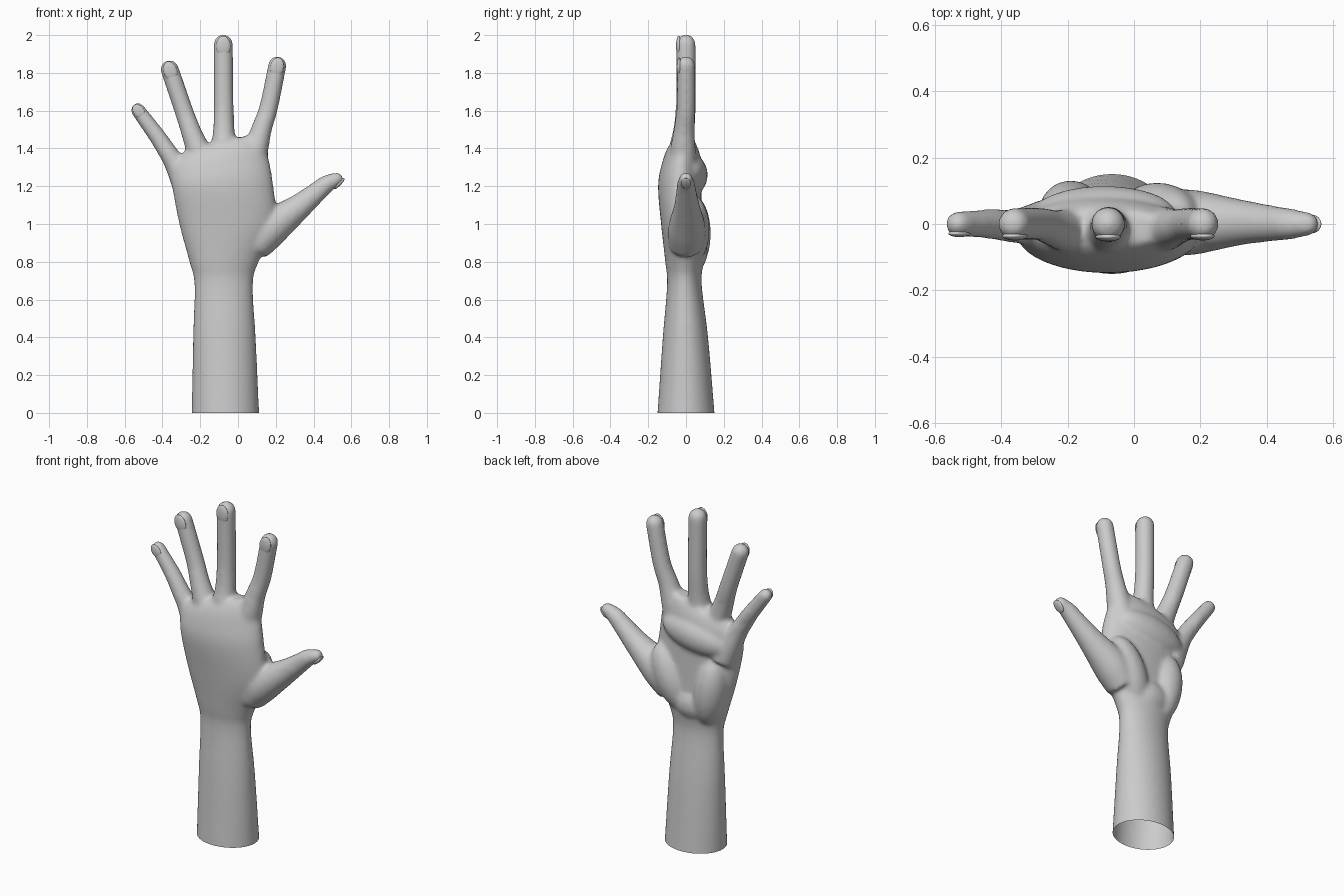
import bpy, bmesh, math
from mathutils import Vector, Matrix

if "Cube" in bpy.data.objects:
    bpy.data.objects.remove(bpy.data.objects["Cube"])

skin = bpy.data.materials.new("plain grey")
skin.diffuse_color = (0.6, 0.6, 0.6, 1)
skin.use_nodes = True
skin.node_tree.nodes["Principled BSDF"].inputs["Base Color"].default_value = skin.diffuse_color

SIDES = 32


def loft(bm, rings):
    """Bridge equal rings of points into a closed solid."""
    vs = [[bm.verts.new(p) for p in ring] for ring in rings]
    n = len(vs[0])
    for a, b in zip(vs, vs[1:]):
        for i in range(n):
            j = (i + 1) % n
            bm.faces.new((a[i], a[j], b[j], b[i]))
    bm.faces.new(vs[0][::-1])
    bm.faces.new(vs[-1])


def smooth_path(rows, steps=5):
    """Catmull-Rom through rows of numbers."""
    out = []
    for i in range(len(rows) - 1):
        a, b = rows[i], rows[i + 1]
        p = rows[max(i - 1, 0)]
        q = rows[min(i + 2, len(rows) - 1)]
        for s in range(steps):
            t = s / steps
            out.append([0.5 * (2 * w1 + (w2 - w0) * t
                        + (2 * w0 - 5 * w1 + 4 * w2 - w3) * t * t
                        + (3 * w1 - w0 - 3 * w2 + w3) * t ** 3)
                        for w0, w1, w2, w3 in zip(p, a, b, q)])
    out.append(list(rows[-1]))
    return out


def tube(bm, pts):
    """Round tapering digit with a hemispherical tip."""
    path = smooth_path(pts)
    pos = [Vector(p[:3]) for p in path]
    rings = []

    def ring(c, d, r):
        u = Vector((0, 1, 0)).cross(d).normalized()
        v = d.cross(u)
        rings.append([c + (u * math.cos(a) + v * math.sin(a)) * r
                      for a in (2 * math.pi * k / SIDES for k in range(SIDES))])

    for i, p in enumerate(path):
        d = (pos[min(i + 1, len(pos) - 1)] - pos[max(i - 1, 0)]).normalized()
        ring(pos[i], d, p[3])
    r = path[-1][3]
    for deg in (15, 30, 45, 60, 73, 85):
        a = math.radians(deg)
        ring(pos[-1] + d * r * math.sin(a), d, r * math.cos(a))
    loft(bm, rings)
    return pos[-1], d, r


def pad(bm, loc, radii, tilt=0):
    """Ellipsoid flesh pad, leaning sideways by tilt degrees."""
    m = (Matrix.Translation(loc) @ Matrix.Rotation(math.radians(tilt), 4, 'Y')
         @ Matrix.Diagonal((*radii, 1)))
    bmesh.ops.create_uvsphere(bm, u_segments=32, v_segments=20, radius=1, matrix=m)


def make(name, bm):
    bmesh.ops.recalc_face_normals(bm, faces=bm.faces)
    me = bpy.data.meshes.new(name)
    bm.to_mesh(me)
    bm.free()
    me.materials.append(skin)
    for p in me.polygons:
        p.use_smooth = True
    ob = bpy.data.objects.new(name, me)
    bpy.context.scene.collection.objects.link(ob)
    return ob


bm = bmesh.new()

# forearm and palm: z, left, right, front, back, tilt of the section
sections = [
    (-0.15, -0.248, 0.119, -0.162, 0.162, 0),
    (0.0, -0.245, 0.112, -0.151, 0.151, 0),
    (0.4, -0.238, 0.094, -0.123, 0.117, 0),
    (0.68, -0.231, 0.079, -0.100, 0.083, 0),
    (0.80, -0.258, 0.110, -0.110, 0.090, 0),
    (1.0, -0.312, 0.200, -0.132, 0.085, 0),
    (1.2, -0.347, 0.186, -0.148, 0.080, 0.05),
    (1.32, -0.355, 0.160, -0.127, 0.082, 0.15),
    (1.39, -0.330, 0.140, -0.100, 0.065, 0.2),
    (1.43, -0.280, 0.100, -0.068, 0.042, 0.25),
]
rings = []
for z, x0, x1, y0, y1, k in smooth_path(sections, 4):
    ring = []
    for i in range(48):
        a = 2 * math.pi * i / 48
        x = (x0 + x1) / 2 + (x1 - x0) / 2 * math.cos(a)
        y = (y0 + y1) / 2 + (y1 - y0) / 2 * math.sin(a)
        ring.append((x, y, z + k * (x + 0.1)))
    rings.append(ring)
loft(bm, rings)

# digits: x, y, z, radius
digits = {
    "index": [(0.04, -.01, 1.2, .07), (0.09, -.015, 1.38, .068), (0.124, -.01, 1.5, .055),
              (0.163, 0, 1.62, .05), (0.208, 0, 1.84, .049)],
    "middle": [(-.075, -.02, 1.2, .075), (-.075, -.02, 1.4, .068), (-.075, -.01, 1.5, .057),
               (-.076, 0, 1.65, .053), (-.078, 0, 1.952, .052)],
    "ring": [(-.14, -.02, 1.15, .07), (-.2, -.02, 1.36, .066), (-.245, -.012, 1.48, .055),
             (-.287, 0, 1.6, .05), (-.362, 0, 1.82, .049)],
    "little": [(-.25, 0, 1.15, .08), (-.335, -.005, 1.32, .056), (-.385, -.005, 1.4, .049),
               (-.435, 0, 1.475, .045), (-.53, 0, 1.603, .039)],
    "thumb": [(0.08, 0, 0.88, .09), (0.166, .005, 0.973, .1), (0.312, .005, 1.082, .071),
              (0.405, .002, 1.158, .056), (0.467, 0, 1.21, .048), (0.522, 0, 1.238, .037)],
}
tips = {name: tube(bm, pts) for name, pts in digits.items()}

# flesh pads of the palm
pad(bm, (0.07, 0.03, 0.97), (0.10, 0.095, 0.20), 25)
pad(bm, (-0.19, 0.03, 0.95), (0.095, 0.102, 0.21), -8)
pad(bm, (-0.08, 0.03, 0.85), (0.13, 0.085, 0.10))
pad(bm, (-0.09, 0.03, 1.26), (0.22, 0.085, 0.10), -10)

# fuse everything into one skin and soften the joins
hand = make("hand", bm)
rm = hand.modifiers.new("fuse", 'REMESH')
rm.mode = 'VOXEL'
rm.voxel_size = 0.011
sm = hand.modifiers.new("soften", 'SMOOTH')
sm.factor = 0.5
sm.iterations = 14
bpy.context.view_layer.update()
fused = bpy.data.meshes.new_from_object(hand.evaluated_get(bpy.context.evaluated_depsgraph_get()))
hand.modifiers.clear()

# open the forearm at the base
bm = bmesh.new()
bm.from_mesh(fused)
bmesh.ops.bisect_plane(bm, geom=bm.verts[:] + bm.edges[:] + bm.faces[:],
                       plane_co=(0, 0, 0), plane_no=(0, 0, 1), clear_inner=True)
bm.to_mesh(hand.data)
bm.free()
for p in hand.data.polygons:
    p.use_smooth = True
    p.material_index = 0

# nails: on the back of the fingers, on the outer side of the thumb
for name, (c, d, r) in tips.items():
    out = Vector((0, -1, 0))
    if name == "thumb":
        d = Vector((0.69, 0, 0.72)).normalized()
        out = Vector((0.72, 0, -0.69))
    out = (out - d * out.dot(d)).normalized()
    side = d.cross(out)
    basis = Matrix((side, out, d)).transposed().to_4x4()
    loc = c - d * r * 0.2 + out * r * 0.74
    bm = bmesh.new()
    bmesh.ops.create_uvsphere(
        bm, u_segments=24, v_segments=14, radius=1,
        matrix=Matrix.Translation(loc) @ basis @ Matrix.Diagonal((r * .74, r * .27, r * 1.05, 1)))
    make(name + "_nail", bm)
